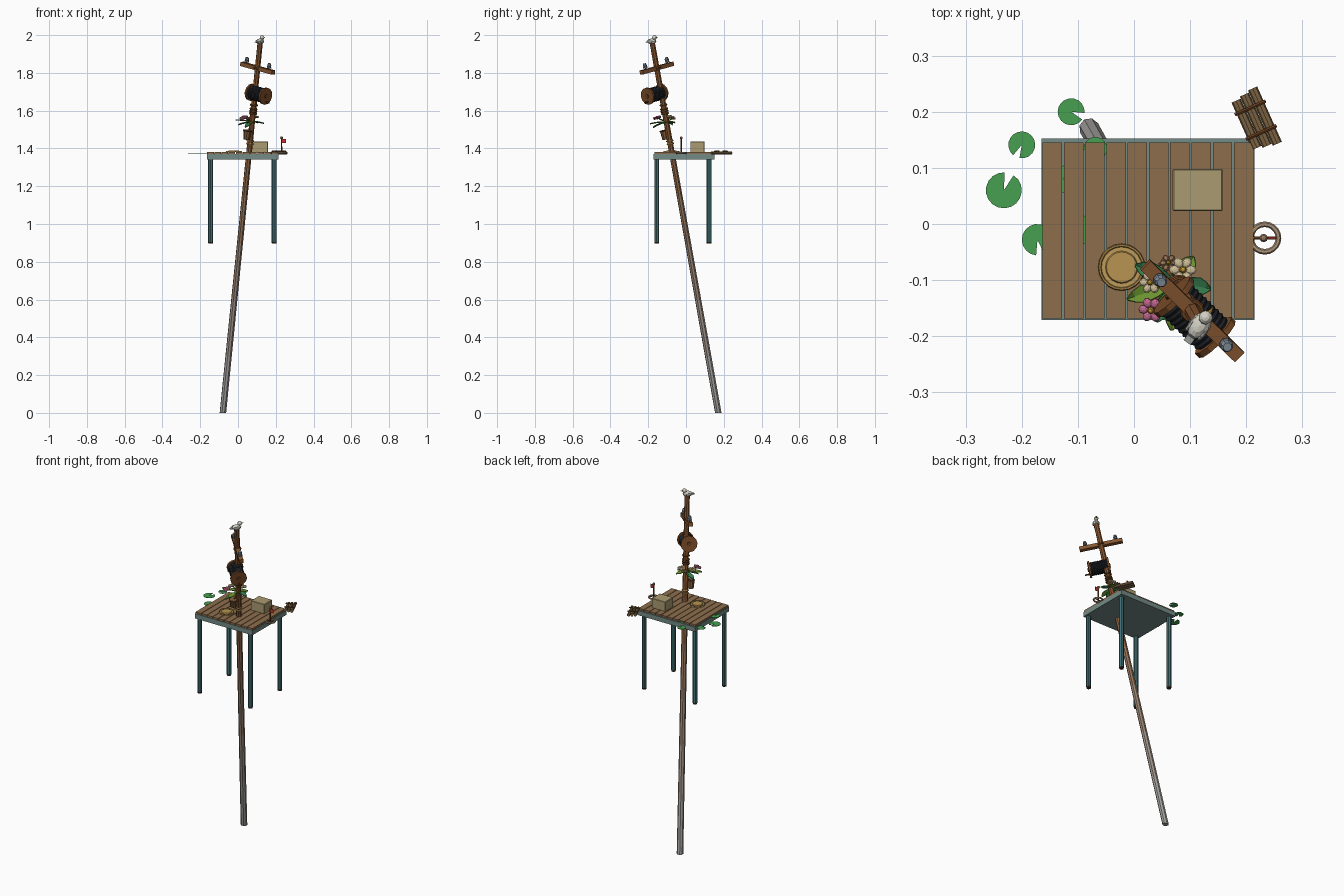
import bpy, bmesh, math
from mathutils import Vector, Matrix

if "Cube" in bpy.data.objects:
    bpy.data.objects.remove(bpy.data.objects["Cube"])

mats = {}


def finish(name, bm, color):
    key = tuple(color)
    if key not in mats:
        m = bpy.data.materials.new("paint_%02d" % len(mats))
        m.diffuse_color = [c ** 2.2 for c in color] + [1]
        m.use_nodes = True
        m.node_tree.nodes["Principled BSDF"].inputs["Base Color"].default_value = m.diffuse_color
        mats[key] = m
    bmesh.ops.recalc_face_normals(bm, faces=bm.faces)
    me = bpy.data.meshes.new(name)
    bm.to_mesh(me)
    bm.free()
    me.materials.append(mats[key])
    ob = bpy.data.objects.new(name, me)
    bpy.context.collection.objects.link(ob)
    return ob


def frame(c, x, z):
    """Matrix at c with local z along z and local x near x."""
    z = Vector(z).normalized()
    x = Vector(x)
    x = (x - z * x.dot(z)).normalized()
    y = z.cross(x)
    return Matrix.Translation(Vector(c)) @ Matrix((x, y, z)).transposed().to_4x4()


def rod(name, a, b, r1, r2, n, color):
    a, b = Vector(a), Vector(b)
    d = b - a
    m = Matrix.Translation((a + b) / 2) @ d.to_track_quat('Z', 'Y').to_matrix().to_4x4()
    bm = bmesh.new()
    bmesh.ops.create_cone(bm, cap_ends=True, segments=n, radius1=r1, radius2=r2, depth=d.length, matrix=m)
    return finish(name, bm, color)


def box(name, m, size, color, bevel=0):
    bm = bmesh.new()
    bmesh.ops.create_cube(bm, size=1, matrix=m @ Matrix.Diagonal((*size, 1)))
    if bevel:
        bmesh.ops.bevel(bm, geom=bm.edges[:], offset=bevel, segments=1, affect='EDGES')
    return finish(name, bm, color)


def ball(name, m, size, color, n=8):
    bm = bmesh.new()
    bmesh.ops.create_uvsphere(bm, u_segments=n, v_segments=max(5, n // 2 + 1), radius=1,
                              matrix=m @ Matrix.Diagonal((*size, 1)))
    return finish(name, bm, color)


def ring(name, m, R, r, color, n=16, k=6):
    bm = bmesh.new()
    grid = [[bm.verts.new(m @ Vector(((R + r * math.cos(b)) * math.cos(a), (R + r * math.cos(b)) * math.sin(a),
                                      r * math.sin(b))))
             for b in (2 * math.pi * j / k for j in range(k))]
            for a in (2 * math.pi * i / n for i in range(n))]
    for i in range(n):
        for j in range(k):
            bm.faces.new((grid[i][j], grid[i - 1][j], grid[i - 1][j - 1], grid[i][j - 1]))
    return finish(name, bm, color)


def at(x, y, z):
    return Matrix.Translation((x, y, z))


BROWN, DARK, TEAL = (.52, .34, .20), (.42, .26, .14), (.27, .45, .47)
FRAME, STRAW, GREEN = (.45, .54, .52), (.74, .60, .35), (.28, .62, .32)

# leaning pole, weathered grey at the base
BASE, TOP = Vector((-.08, .171, 0)), Vector((.117, -.178, 1.957))
W = (TOP - BASE).normalized()
U = Vector((1, -1, 0))
U = (U - W * U.dot(W)).normalized()


def on_pole(z):
    return BASE.lerp(TOP, z / TOP.z)


levels = [0, .3, .6, .9, 1.15, 1.4, TOP.z]
for i in range(6):
    t = i / 5
    col = tuple(g * (1 - t) + b * t for g, b in zip((.63, .62, .61), (.52, .33, .19)))
    r1, r2 = (.018 - .0035 * levels[k] / TOP.z for k in (i, i + 1))
    rod("pole_section", on_pole(levels[i]), on_pole(levels[i + 1]), r1, r2, 8, col)
# trim the slanted foot flat on the ground
foot = bpy.data.objects["pole_section"].data
for v in foot.vertices:
    if v.co.z < .1:
        v.co.z = 0

# deck
box("deck_frame", at(.025, -.0095, 1.356), (.38, .323, .028), FRAME)
for i in range(10):
    box("deck_plank", at(.025 + (i - 4.5) * .0379, -.0115, 1.374), (.0345, .313, .013), (.55, .43, .31))
for x in (-.145, .191):
    for y in (-.155, .122):
        rod("deck_leg", (x, y, .905), (x, y, 1.345), .013, .013, 8, TEAL)
        rod("leg_tip", (x, y, .896), (x, y, .905), .012, .013, 8, (.25, .17, .13))

# lily pads: discs with a notch
for x, y, r, ang in ((-.112, .2, .024, -20), (-.2, .141, .024, 245), (-.232, .06, .032, 72),
                     (-.172, -.028, .028, 280), (-.069, .134, .021, 200), (-.127, .08, .024, 30),
                     (-.09, -.01, .025, 150)):
    bm = bmesh.new()
    rim = [bm.verts.new((x, y, 1.3715))]
    for i in range(17):
        a = math.radians(ang + 15 + 330 * i / 16)
        rim.append(bm.verts.new((x + r * math.cos(a), y + r * math.sin(a), 1.3715)))
    f = bm.faces.new(rim)
    ext = bmesh.ops.extrude_face_region(bm, geom=[f])
    bmesh.ops.translate(bm, vec=(0, 0, .002), verts=[g for g in ext['geom'] if isinstance(g, bmesh.types.BMVert)])
    finish("lily_pad", bm, GREEN)

# raft of logs with two lashings
R = at(.217, .185, 1.376) @ Matrix.Rotation(math.radians(24), 4, 'Z')
for i in range(3):
    x, h = (i - 1) * .018, .05 + .004 * (i - 1)
    rod("raft_log", R @ Vector((x, -h, 0)), R @ Vector((x, h, 0)), .0088, .0088, 8, (.50, .40, .27))
for y in (-.024, .024):
    rod("raft_crossbar", R @ Vector((-.03, y, .009)), R @ Vector((.03, y, .009)), .0035, .0035, 6, DARK)

# float ring with flagged post
ring("float_ring", at(.233, -.025, 1.376), .0245, .005, (.66, .57, .47), 20)
rod("float_post", (.231, -.025, 1.37), (.231, -.025, 1.455), .004, .0035, 6, DARK)
ball("post_knob", at(.231, -.025, 1.456), (.008, .008, .008), (.60, .50, .40))
box("post_flag", at(.243, -.025, 1.44), (.02, .003, .022), (.75, .22, .20))
for s in (-1, 1):
    rod("float_spoke", (.231, -.025, 1.376), (.233 + s * .024, -.025, 1.376), .003, .003, 6, DARK)

# crate and round straw mat
box("crate", at(.1135, .0605, 1.408), (.089, .075, .058), (.66, .60, .44), .002)
rod("mat_rim", (-.022, -.077, 1.38), (-.022, -.077, 1.384), .042, .041, 20, STRAW)
rod("mat_center", (-.022, -.077, 1.384), (-.022, -.077, 1.388), .029, .027, 20, (.72, .58, .32))
ring("mat_braid", at(-.022, -.077, 1.385), .039, .003, (.66, .52, .28), 20)

# hanging bucket
B = on_pole(1.47) + Vector((-.02, -.02, 0))
rod("bucket", B - W * .022, B + W * .026, .018, .023, 10, (.50, .36, .24))
ring("bucket_hoop", frame(B + W * .024, U, W), .0225, .003, DARK, 10)
rod("bucket_hook", B + W * .022, on_pole(1.52), .003, .003, 6, DARK)
for z in (1.425, 1.44):
    ring("pole_rope", frame(on_pole(z), U, W), .0165, .004, STRAW, 10)

# leaves growing round the pole
L0 = on_pole(1.54)
for i, (x, y, z) in enumerate(((-.012, -.134, 1.55), (.137, -.116, 1.532), (.106, -.058, 1.535),
                               (.002, -.073, 1.525), (.067, -.19, 1.53), (.04, -.175, 1.51))):
    tip = Vector((x, y, z))
    d = tip - L0
    side = Vector((-d.y, d.x, 0)).normalized()
    bm = bmesh.new()
    pts = [(.1, .003), (.4, .013), (.65, .016), (.85, .010), (1, .001)]
    rows = [[bm.verts.new(L0 + d * t + side * w * s + Vector((0, 0, .004 * abs(s) + h)))
             for s in (-1, 0, 1)] for t, w in pts for h in [.012 * t * (1 - t)]]
    for a, b in zip(rows, rows[1:]):
        for k in (0, 1):
            bm.faces.new((a[k], a[k + 1], b[k + 1], b[k]))
    ob = finish("leaf", bm, (.42, .58, .20) if i % 2 == 0 else (.22, .48, .30))
    ob.modifiers.new("thickness", 'SOLIDIFY').thickness = .003

# flowers
for x, y, z, r, col in ((.031, -.153, 1.563, .014, (.78, .42, .58)), (.087, -.082, 1.568, .0145, (.80, .73, .58)),
                        (.03, -.104, 1.566, .0125, (.80, .73, .58)), (.062, -.07, 1.56, .010, (.62, .48, .36))):
    F = frame((x, y, z), (1, 0, 0), Vector((x, y, z)) - L0 + Vector((0, 0, .15)))
    for i in range(6):
        P = F @ Matrix.Rotation(i * math.pi / 3, 4, 'Z') @ at(r, 0, 0)
        ball("petal", P, (r * .72, r * .6, .006), col)
    ball("flower_heart", F @ at(0, 0, .004), (r * .45, r * .45, .006), (.78, .60, .22))
    rod("flower_stem", L0, (x, y, z), .003, .003, 6, (.30, .42, .18))

# rope bindings under the reel
for z in (1.585, 1.597, 1.609, 1.63):
    ring("pole_binding", frame(on_pole(z), U, W), .0165, .0055, DARK, 10)

# cable reel
C = Vector((.108, -.166, 1.687))
for s in (-1, 1):
    rod("reel_flange", C + U * (s * .058), C + U * (s * .047), .046, .046, 12, (.48, .30, .17))
    rod("reel_hub", C + U * (s * .063), C + U * (s * .057), .012, .012, 8, DARK)
rod("reel_core", C - U * .048, C + U * .048, .033, .033, 14, (.12, .13, .14))
for i in range(9):
    ring("cable_turn", frame(C + U * ((i - 4) * .0103), W, U), .034, .0056, (.14, .15, .17), 16)
V = W.cross(U)
peg = C + U * .058 - W * .03
rod("reel_handle", peg, peg + U * .025, .005, .005, 6, DARK)
rod("reel_bracket", on_pole(1.69), C, .012, .012, 8, DARK)

# cross arm with insulators
A = on_pole(1.825)
box("cross_arm", frame(A, U, W), (.238, .024, .022), BROWN)
ring("arm_binding", frame(A, U, W), .0175, .005, DARK, 10)
for s in (-1, 1):
    I = A + U * (s * .084)
    rod("insulator_pin", I, I + W * .03, .004, .004, 6, DARK)
    rod("insulator_skirt", I + W * .016, I + W * .028, .0125, .011, 8, (.42, .47, .51))
    rod("insulator_cap", I + W * .03, I + W * .042, .0115, .008, 8, (.50, .55, .60))

# bird on the tip
D = Vector((.6, .8, .15)).normalized()
N = Vector((.117, -.181, 1.967))
ball("bird_body", frame(N, D, (0, 0, 1)), (.027, .018, .015), (.82, .81, .76), 10)
ball("bird_head", at(*(N + D * .018 + Vector((0, 0, .018)))), (.0125, .0125, .0125), (.84, .83, .78), 10)
beak = N + D * .028 + Vector((0, 0, .016))
rod("bird_beak", beak, beak + D * .013, .0045, .0008, 6, (.80, .58, .22))
box("bird_tail", frame(N - D * .028, D, (0, 0, 1)), (.02, .015, .004), (.60, .60, .58))
for s in (-1, 1):
    side = Vector((-.8, .6, 0)) * s * .014
    ball("bird_wing", frame(N + side - D * .004, D, (0, 0, 1)), (.021, .005, .010), (.66, .66, .63))
